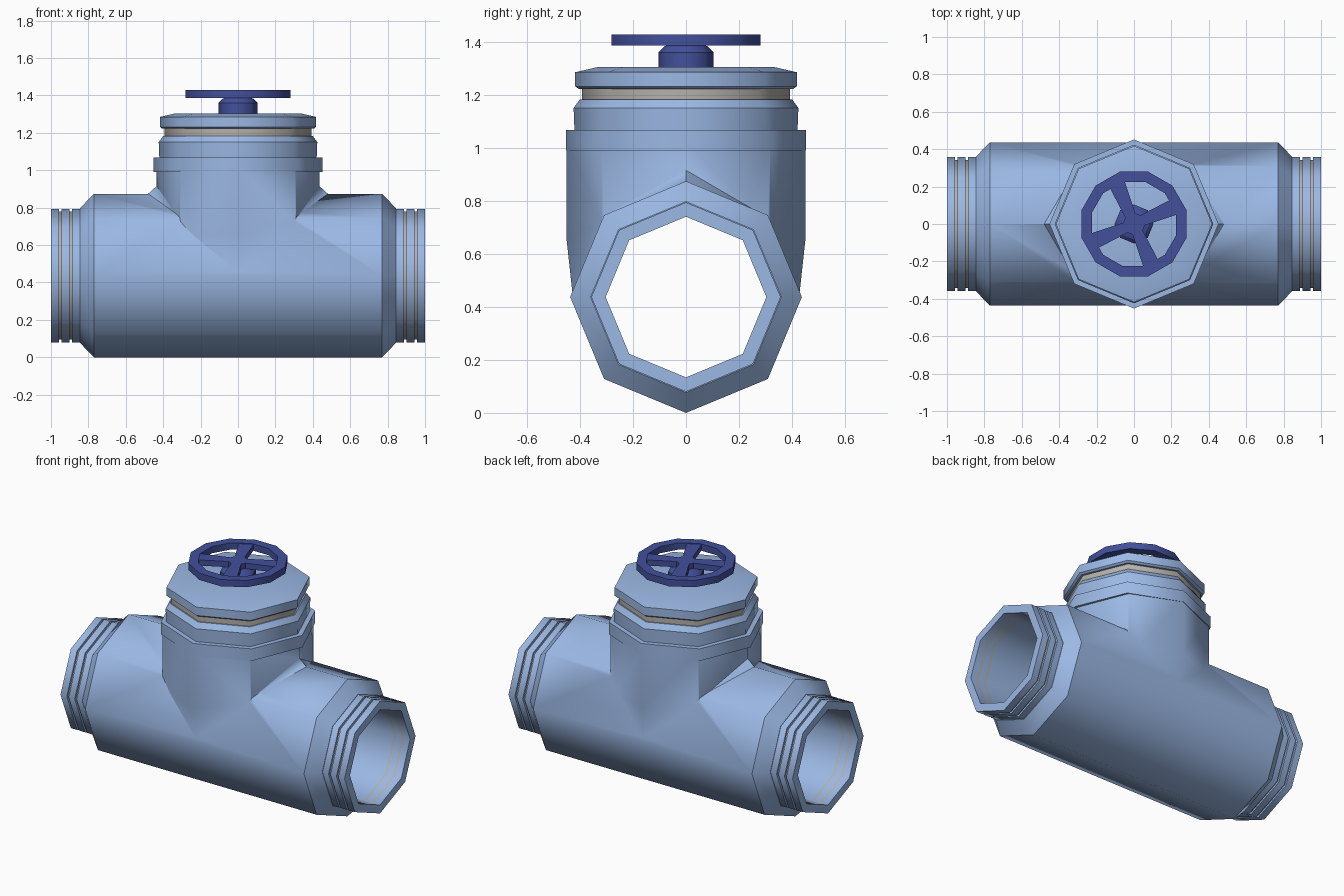
import bpy, bmesh
from math import pi, cos, sin, radians
from mathutils import Matrix, Vector

cube = bpy.data.objects.get("Cube")
if cube:
    bpy.data.objects.remove(cube, do_unlink=True)

AXIS_Z = 0.437  # height of the main pipe's centre line


def material(name, rgb):
    m = bpy.data.materials.new(name)
    m.use_nodes = True
    m.diffuse_color = (*rgb, 1)
    m.node_tree.nodes["Principled BSDF"].inputs["Base Color"].default_value = (*rgb, 1)
    return m


BLUE = material("light_blue", (0.33, 0.48, 0.78))
NAVY = material("dark_blue", (0.055, 0.08, 0.33))
SILVER = material("warm_grey", (0.46, 0.44, 0.41))


def finish(bm, name, mat):
    bmesh.ops.recalc_face_normals(bm, faces=bm.faces)
    mesh = bpy.data.meshes.new(name)
    bm.to_mesh(mesh)
    bm.free()
    mesh.materials.append(mat)
    obj = bpy.data.objects.new(name, mesh)
    bpy.context.collection.objects.link(obj)
    return obj


def smooth(obj):
    bpy.ops.object.select_all(action="DESELECT")
    obj.select_set(True)
    bpy.context.view_layer.objects.active = obj
    bpy.ops.object.shade_smooth_by_angle(angle=radians(60))


def turned(name, profile, mat, sides=8, tube=False, along_x=False, phase=0.0, x_scale=1.0):
    """Turn a (radius, height) profile; a tube closes on itself, a solid gets end caps."""
    bm = bmesh.new()
    rings = []
    for r, h in profile:
        angles = [phase + 2 * pi * i / sides for i in range(sides)]
        rings.append([bm.verts.new((r * cos(a) * x_scale, r * sin(a), h)) for a in angles])
    pairs = list(zip(rings, rings[1:]))
    if tube:
        pairs.append((rings[-1], rings[0]))
    else:
        bm.faces.new(rings[0])
        bm.faces.new(rings[-1])
    for a, b in pairs:
        for i in range(sides):
            j = (i + 1) % sides
            bm.faces.new((a[i], a[j], b[j], b[i]))
    bmesh.ops.recalc_face_normals(bm, faces=bm.faces)
    # Crisp edges around the rings, soft ones along the length
    for ring in rings:
        for i in range(sides):
            e = bm.edges.get((ring[i], ring[(i + 1) % sides]))
            e.smooth = e.calc_face_angle(0) < radians(20)
    if along_x:
        bm.transform(Matrix.Translation((0, 0, AXIS_Z)) @ Matrix.Rotation(pi / 2, 4, "Y"))
    return finish(bm, name, mat)


def combine(target, other, operation):
    mod = target.modifiers.new(operation, "BOOLEAN")
    mod.operation, mod.solver, mod.object = operation, "EXACT", other
    bpy.context.view_layer.objects.active = target
    bpy.ops.object.modifier_apply(modifier=mod.name)
    bpy.data.objects.remove(other, do_unlink=True)


# Tee body: main pipe, upright branch and the small fillets between them
body = turned("tee_body", [(0.36, -0.845), (0.437, -0.77), (0.437, 0.77), (0.36, 0.845)],
              BLUE, along_x=True)
branch = turned("branch", [(0.425, 0.42), (0.45, 0.65), (0.45, 1.03)], BLUE, x_scale=0.967)
fillets = []
for side in (-1, 1):
    bm = bmesh.new()
    for p in ((0.43, 0, 0.92), (0.485, 0, 0.87), (0.2, 0, 0.8),
              (0.305, 0.305, 0.745), (0.305, -0.305, 0.745)):
        bm.verts.new((side * p[0], p[1], p[2]))
    bmesh.ops.convex_hull(bm, input=bm.verts)
    fillets.append(finish(bm, "fillet", BLUE))
for part in [branch] + fillets:
    combine(body, part, "UNION")
bore = turned("bore_cutter", [(0.303, -1.1), (0.303, 1.1)], BLUE, along_x=True)
bore.hide_render = True
combine(body, bore, "DIFFERENCE")
smooth(body)

# Pipe ends: three bands with recessed grey rings between them
for side, label in ((1, "left"), (-1, "right")):
    def ring(name, r, x0, x1, mat):
        smooth(turned(f"{label}_{name}", [(0.303, side * x0), (r, side * x0),
                                          (r, side * x1), (0.303, side * x1)],
                      mat, tube=True, along_x=True))
    ring("inner_band", 0.357, 0.84, 0.887, BLUE)
    ring("middle_band", 0.357, 0.9, 0.943, BLUE)
    ring("outer_band", 0.357, 0.956, 1.0, BLUE)
    ring("inner_groove", 0.343, 0.887, 0.9, SILVER)
    ring("outer_groove", 0.343, 0.943, 0.956, SILVER)

# Bonnet stacked on the branch
smooth(turned("flange", [(0.452, 0.99), (0.452, 1.067)], BLUE))
smooth(turned("collar", [(0.42, 1.05), (0.424, 1.15), (0.4, 1.183)], BLUE))
smooth(turned("seal_ring", [(0.392, 1.17), (0.392, 1.235)], SILVER))
smooth(turned("cap", [(0.405, 1.222), (0.418, 1.232), (0.418, 1.285), (0.335, 1.304)], BLUE))

# Handwheel: stem, rim, hub and four flared spokes
smooth(turned("stem", [(0.104, 1.3), (0.104, 1.36), (0.083, 1.382), (0.06, 1.39)], NAVY))
smooth(turned("wheel_rim", [(0.233, 1.385), (0.29, 1.385), (0.29, 1.428), (0.233, 1.428)],
              NAVY, sides=12, tube=True, phase=pi / 12))
smooth(turned("wheel_hub", [(0.06, 1.382), (0.06, 1.424)], NAVY))
for k in range(4):
    bm = bmesh.new()
    outline = [(0.0, -0.025), (0.245, -0.045), (0.245, 0.045), (0.0, 0.025)]
    face = bm.faces.new([bm.verts.new((x, y, 1.388)) for x, y in outline])
    top = bmesh.ops.extrude_face_region(bm, geom=[face])["geom"]
    bmesh.ops.translate(bm, vec=Vector((0, 0, 0.036)),
                        verts=[v for v in top if isinstance(v, bmesh.types.BMVert)])
    bm.transform(Matrix.Rotation(radians(23 + 90 * k), 4, "Z"))
    finish(bm, f"wheel_spoke_{k + 1}", NAVY)
